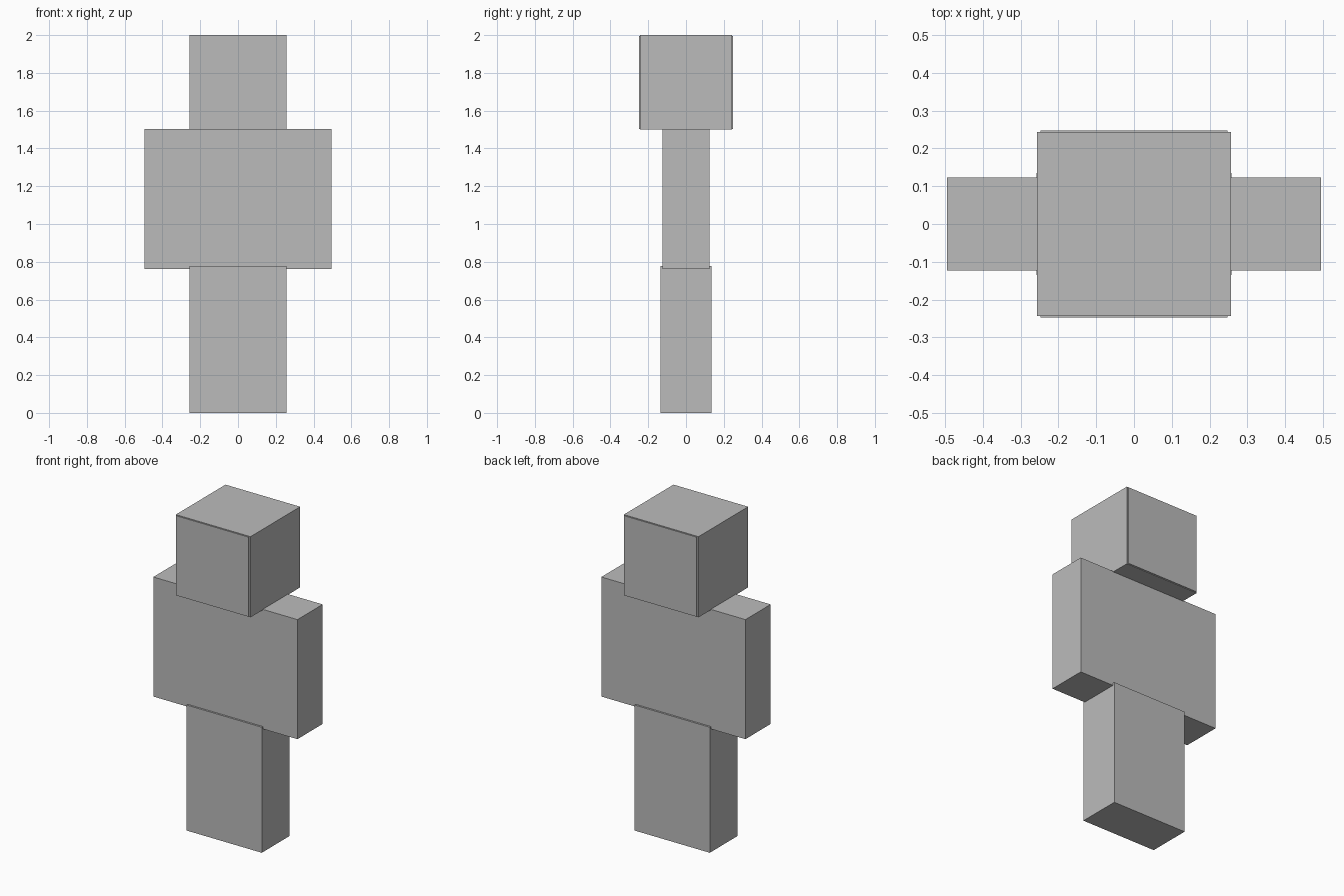
import bpy

if "Cube" in bpy.data.objects:
    bpy.data.objects.remove(bpy.data.objects["Cube"])

grey = bpy.data.materials.new("plain grey")
grey.diffuse_color = (0.5, 0.5, 0.5, 1)
grey.use_nodes = True
grey.node_tree.nodes["Principled BSDF"].inputs["Base Color"].default_value = grey.diffuse_color


def box(name, x0, x1, half_y, z0, z1):
    """Axis-aligned box, symmetric front to back."""
    bpy.ops.mesh.primitive_cube_add(size=1, location=((x0 + x1) / 2, 0, (z0 + z1) / 2))
    ob = bpy.context.object
    ob.name = name
    ob.scale = (x1 - x0, 2 * half_y, z1 - z0)
    bpy.ops.object.transform_apply(location=False, rotation=False, scale=True)
    ob.data.materials.append(grey)
    return ob


W = 0.247  # head, torso and arm module

# Head with a slightly wider, shallower outer shell
box("head", -W, W, 0.2475, 1.504, 1.996)
box("head_shell", -0.256, 0.256, 0.243, 1.5, 2.0)

# Torso with an arm flush on each side
box("torso", -W, W, W / 2, 0.763, 1.504)
box("right_arm", -2 * W, -W, W / 2, 0.763, 1.504)
box("left_arm", W, 2 * W, W / 2, 0.763, 1.504)

# Legs, slightly thicker than the torso and overlapping it
box("right_leg", -0.2575, 0, 0.135, 0, 0.778)
box("left_leg", 0, 0.2575, 0.135, 0, 0.778)
